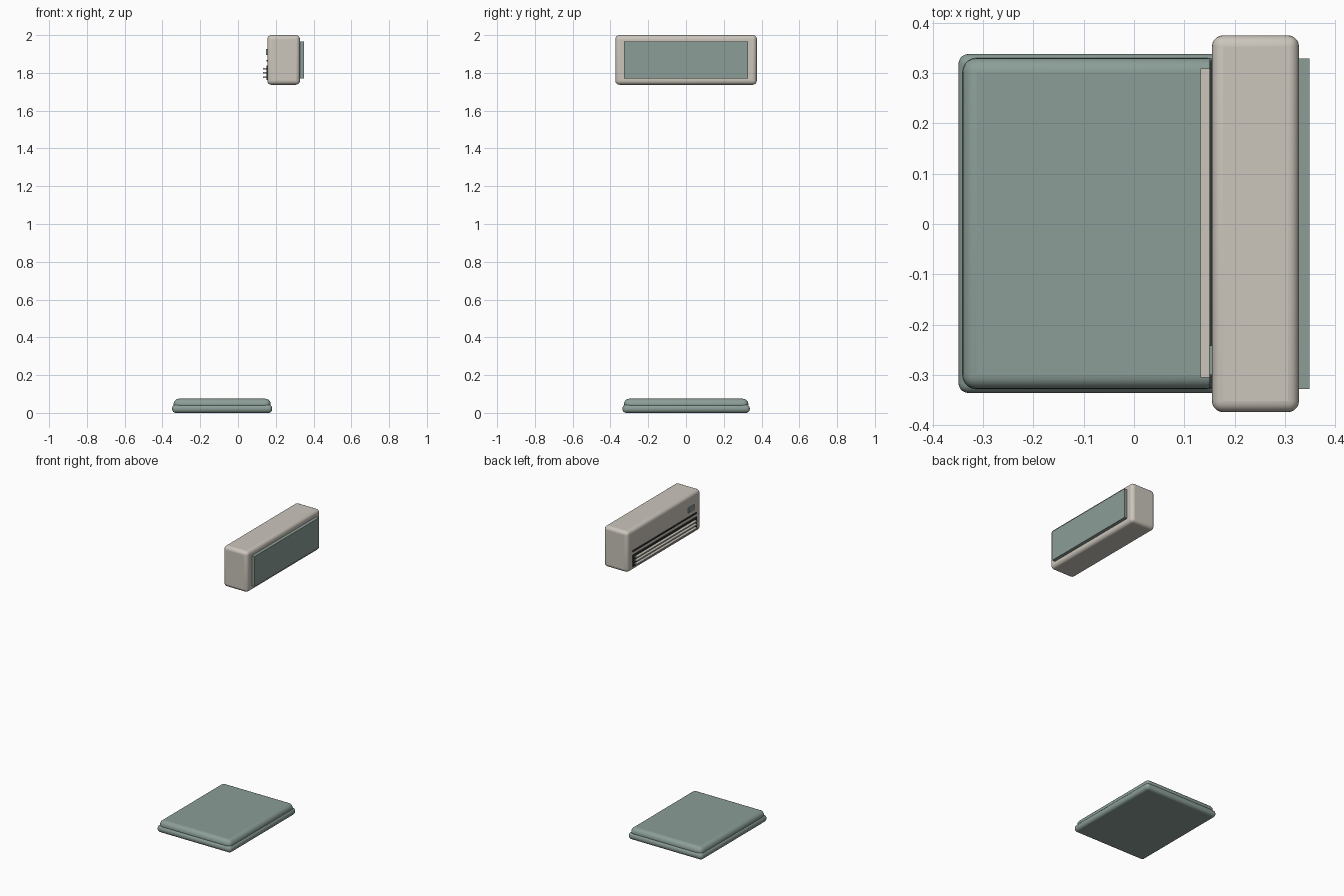
import bpy
from math import radians

cube = bpy.data.objects.get("Cube")
if cube:
    bpy.data.objects.remove(cube, do_unlink=True)


def material(name, rgb):
    m = bpy.data.materials.new(name)
    m.use_nodes = True
    colour = (*rgb, 1)
    m.diffuse_color = colour
    m.node_tree.nodes["Principled BSDF"].inputs["Base Color"].default_value = colour
    return m


CREAM = material("warm cream", (0.60, 0.56, 0.50))
GREEN = material("grey green", (0.26, 0.34, 0.31))
DARK = material("charcoal", (0.03, 0.035, 0.035))


def box(name, mat, x, y, z, bevel=0):
    """Box spanning the given (min, max) ranges, with optional rounded edges."""
    spans = (x, y, z)
    bpy.ops.mesh.primitive_cube_add(size=1, location=[(a + b) / 2 for a, b in spans])
    ob = bpy.context.object
    ob.name = name
    ob.scale = [b - a for a, b in spans]
    bpy.ops.object.transform_apply(location=False, rotation=False, scale=True)
    ob.data.materials.append(mat)
    if bevel:
        mod = ob.modifiers.new("rounding", "BEVEL")
        mod.width = bevel
        mod.segments = 5
        bpy.ops.object.shade_smooth_by_angle(angle=radians(35))
    return ob


# Floor pad: two stacked rounded slabs
box("lower_pad", GREEN, (-0.349, 0.181), (-0.336, 0.338), (0, 0.044), 0.02)
box("upper_pad", GREEN, (-0.341, 0.173), (-0.328, 0.33), (0.016, 0.075), 0.028)

# Wall unit housing and its mounting plate
box("housing", CREAM, (0.155, 0.328), (-0.374, 0.375), (1.737, 2.0), 0.022)
box("mounting_plate", GREEN, (0.315, 0.349), (-0.328, 0.329), (1.771, 1.965))

# Air outlet, seam and display on the -x face
box("air_outlet", DARK, (0.150, 0.16), (-0.325, 0.325), (1.762, 1.838))
box("panel_seam", DARK, (0.150, 0.16), (-0.325, 0.325), (1.859, 1.867))
box("display", GREEN, (0.149, 0.16), (-0.30, -0.242), (1.895, 1.926))

# Louvre blades
for i in range(3):
    z = 1.778 + i * 0.022
    box(f"louvre_{i + 1}", CREAM, (0.132, 0.155), (-0.305, 0.309), (z - 0.004, z + 0.004))
